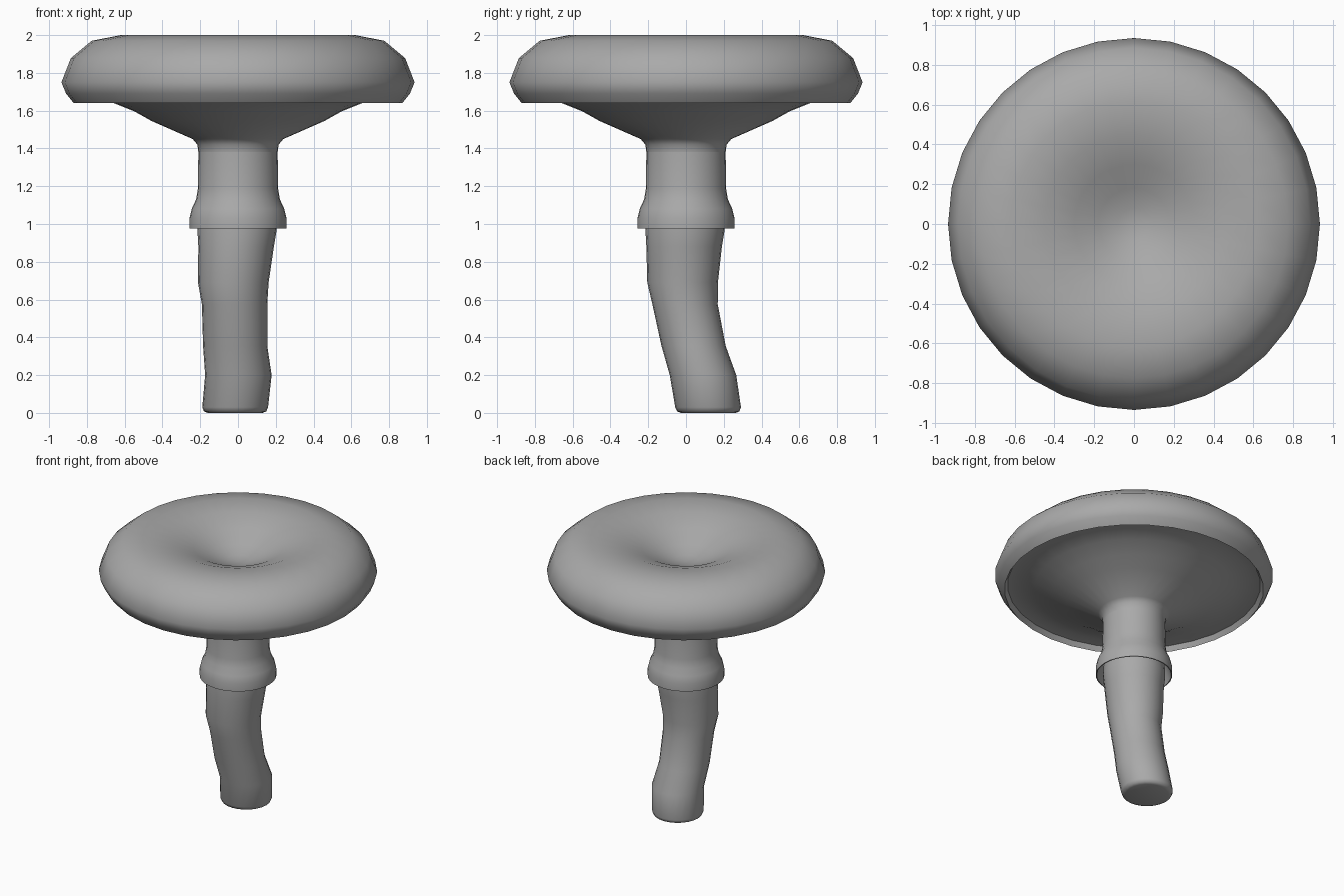
import bpy, bmesh, math

cube = bpy.data.objects.get("Cube")
if cube:
    bpy.data.objects.remove(cube, do_unlink=True)

grey = bpy.data.materials.new("plain_grey")
grey.use_nodes = True
colour = (0.4, 0.4, 0.4, 1)
grey.diffuse_color = colour
grey.node_tree.nodes["Principled BSDF"].inputs["Base Color"].default_value = colour


def loft(name, rings, sides=32, cap_start=False, cap_end=False):
    """Skin a stack of circles given as (radius, z) or (radius, z, x, y)."""
    bm = bmesh.new()
    loops = []
    for radius, z, *centre in rings:
        cx, cy = centre or (0, 0)
        if radius == 0:
            loops.append([bm.verts.new((cx, cy, z))] * sides)
            continue
        loops.append([bm.verts.new((cx + radius * math.cos(math.tau * i / sides),
                                    cy + radius * math.sin(math.tau * i / sides), z))
                      for i in range(sides)])
    for low, high in zip(loops, loops[1:]):
        for i in range(sides):
            j = (i + 1) % sides
            corners = dict.fromkeys((low[i], low[j], high[j], high[i]))
            bm.faces.new(list(corners))
    if cap_start:
        bm.faces.new(loops[0][::-1])
    if cap_end:
        bm.faces.new(loops[-1])
    mesh = bpy.data.meshes.new(name)
    bm.to_mesh(mesh)
    bm.free()
    mesh.materials.append(grey)
    obj = bpy.data.objects.new(name, mesh)
    bpy.context.collection.objects.link(obj)
    bpy.ops.object.select_all(action="DESELECT")
    obj.select_set(True)
    bpy.context.view_layer.objects.active = obj
    bpy.ops.object.shade_smooth_by_angle(angle=math.radians(50))
    return obj


# Mushroom cap: flared underside, rounded rim and dished top
loft("cap", [
    (0.21, 1.38), (0.215, 1.42), (0.24, 1.45), (0.457, 1.545), (0.55, 1.597),
    (0.67, 1.645), (0.78, 1.68), (0.85, 1.675), (0.87, 1.64),
    (0.91, 1.69), (0.935, 1.75), (0.885, 1.878), (0.775, 1.97), (0.62, 2.0),
    (0.45, 1.98), (0.3, 1.925), (0.18, 1.865), (0.08, 1.83), (0, 1.82)])

# Upper stem, flaring into a hollow skirt
loft("stem_skirt", [
    (0.2, 1.12), (0.25, 0.975), (0.257, 0.975), (0.257, 1.03), (0.245, 1.08),
    (0.222, 1.13), (0.212, 1.19), (0.21, 1.38)])

# Crooked lower stem with a rounded foot
loft("lower_stem", [
    (0.145, 0, -0.015, 0.118), (0.165, 0.008, -0.015, 0.118),
    (0.174, 0.03, -0.015, 0.117), (0.176, 0.2, 0.002, 0.09),
    (0.17, 0.355, -0.015, 0.04), (0.173, 0.575, -0.018, -0.005),
    (0.187, 0.69, -0.025, -0.018), (0.2, 0.88, -0.01, -0.01),
    (0.21, 0.97, -0.005, -0.005), (0.2, 1.15, 0, 0)],
    sides=24, cap_start=True, cap_end=True)
